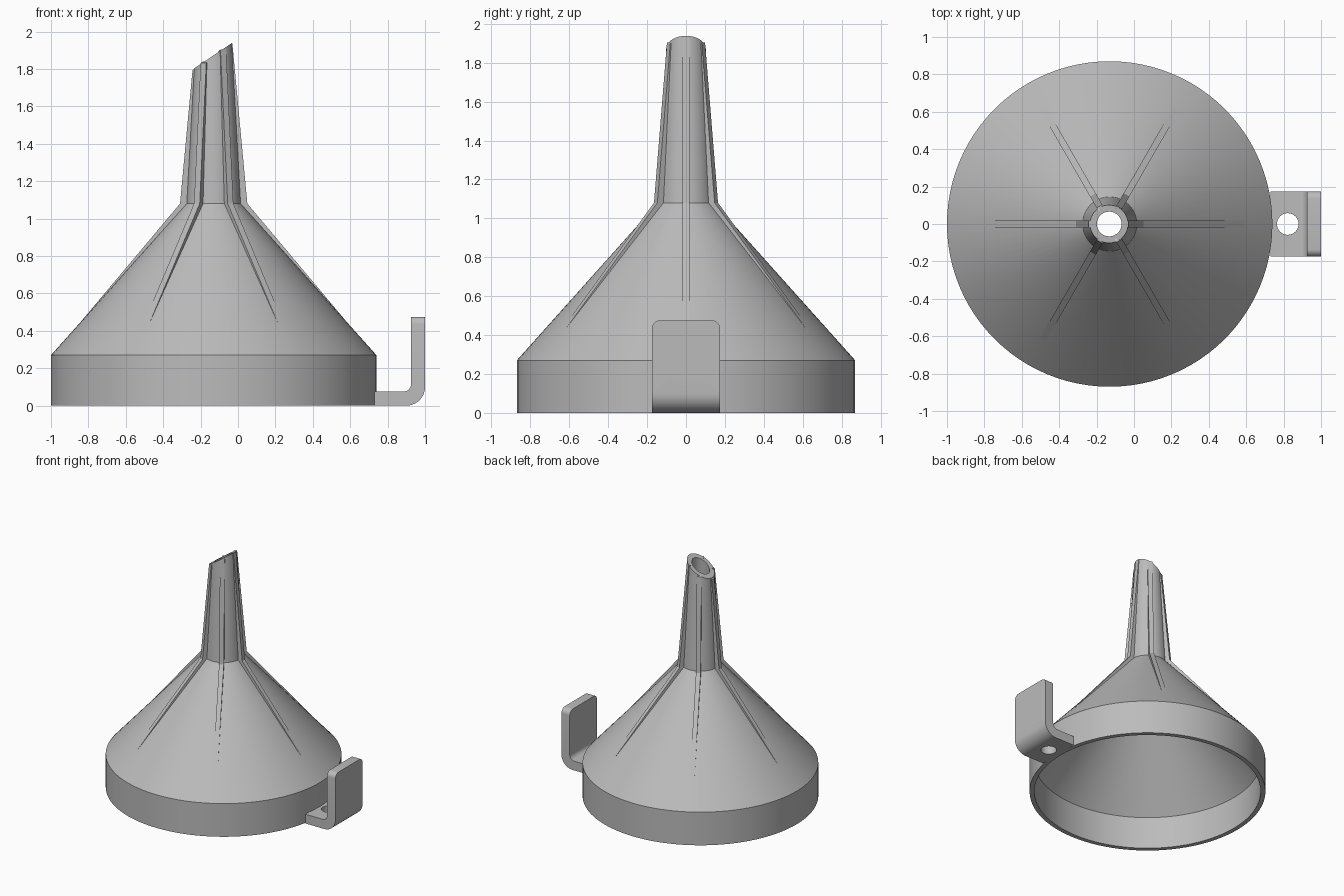
import bpy, bmesh
from math import sin, cos, pi, radians
from mathutils import Matrix, Vector

cube = bpy.data.objects.get("Cube")
if cube:
    bpy.data.objects.remove(cube)

grey = bpy.data.materials.new("plain_grey")
grey.use_nodes = True
grey.diffuse_color = (0.5, 0.5, 0.5, 1)
grey.node_tree.nodes["Principled BSDF"].inputs["Base Color"].default_value = (0.5, 0.5, 0.5, 1)

CX = -0.13          # funnel axis
SEG = 96
NECK_Z, TOP_Z = 1.08, 1.94
CUT_Z, CUT_SLOPE = 1.873, 0.667   # slanted plane across the tip


def finish(name, bm, smooth=True):
    bmesh.ops.recalc_face_normals(bm, faces=bm.faces)
    mesh = bpy.data.meshes.new(name)
    bm.to_mesh(mesh)
    bm.free()
    mesh.materials.append(grey)
    ob = bpy.data.objects.new(name, mesh)
    bpy.context.collection.objects.link(ob)
    if smooth:
        bpy.ops.object.select_all(action='DESELECT')
        ob.select_set(True)
        bpy.context.view_layer.objects.active = ob
        bpy.ops.object.shade_smooth_by_angle(angle=radians(30))
    return ob


def tip_point(r_neck, r_top, angle):
    """Radius and height where a tapering spout line meets the slanted cut."""
    taper = (r_neck - r_top) / (TOP_Z - NECK_Z)
    base = r_neck + taper * NECK_Z
    k = CUT_SLOPE * cos(angle)
    z = (CUT_Z + k * base) / (1 + k * taper)
    return base - taper * z, z


def prism(bm, points, offset):
    """Extrude a closed outline by offset."""
    face = bm.faces.new([bm.verts.new(p) for p in points])
    ext = bmesh.ops.extrude_face_region(bm, geom=[face])
    moved = [v for v in ext["geom"] if isinstance(v, bmesh.types.BMVert)]
    bmesh.ops.translate(bm, verts=moved, vec=offset)


# Funnel shell: skirt, cone and slanted spout, with the bore inside
bm = bmesh.new()
columns = []
for i in range(SEG):
    a = 2 * pi * i / SEG
    profile = [(0.87, 0), (0.87, 0.27), (0.145, NECK_Z), tip_point(0.145, 0.098, a),
               tip_point(0.112, 0.062, a), (0.112, 1.07), (0.835, 0.26), (0.835, 0)]
    columns.append([bm.verts.new((CX + r * cos(a), r * sin(a), z)) for r, z in profile])
for i, col in enumerate(columns):
    nxt = columns[(i + 1) % SEG]
    for j in range(len(col)):
        k = (j + 1) % len(col)
        bm.faces.new((col[j], nxt[j], nxt[k], col[k]))
finish("funnel_shell", bm)

# Six air ribs running down the spout and fading into the cone
WIDTH = 0.035
for n in range(6):
    a = n * pi / 3
    r_tip, z_tip = tip_point(0.18, 0.1, a)
    z_tip -= 0.004
    outline = [(0.72, 0.437), (0.18, NECK_Z), (r_tip, z_tip),
               (r_tip - 0.02, z_tip - 0.02 * CUT_SLOPE * cos(a)),
               (0.13, 1.075), (0.7, 0.44)]
    bm = bmesh.new()
    prism(bm, [(r, -WIDTH / 2, z) for r, z in outline], (0, WIDTH, 0))
    bm.transform(Matrix.Translation((CX, 0, 0)) @ Matrix.Rotation(a, 4, 'Z'))
    finish("spout_rib_%d" % (n + 1), bm, smooth=False)


# Hanging bracket: bent plate with rounded upper corners
def arc(cx, cz, r, start, end, steps=10):
    return [(cx + r * cos(radians(start + (end - start) * i / steps)),
             cz + r * sin(radians(start + (end - start) * i / steps))) for i in range(steps + 1)]


HALF, THICK, HEIGHT = 0.175, 0.075, 0.475
outline = [(0.73, 0)] + arc(0.9, 0.1, 0.1, -90, 0) + [(1, HEIGHT), (1 - THICK, HEIGHT)]
outline += arc(0.885, 0.115, 0.04, 0, -90) + [(0.73, THICK)]
bm = bmesh.new()
prism(bm, [(x, -HALF, z) for x, z in outline], (0, 2 * HALF, 0))
corners = [e for e in bm.edges if all(abs(v.co.z - HEIGHT) < 1e-4 for v in e.verts)
           and abs(e.verts[0].co.y - e.verts[1].co.y) < 1e-4]
bmesh.ops.bevel(bm, geom=corners, offset=0.04, segments=6, profile=0.5, affect='EDGES')
bracket = finish("hanging_bracket", bm)

# Screw holes through both legs of the bracket
for name, pos, axis in (("floor_hole_cutter", (0.822, 0, 0.04), 'Z'),
                        ("upright_hole_cutter", (0.97, 0, 0.26), 'Y')):
    bm = bmesh.new()
    bmesh.ops.create_cone(bm, cap_ends=True, segments=32, radius1=0.058, radius2=0.058, depth=0.16)
    turn = Matrix.Rotation(pi / 2, 4, 'Y') if axis == 'Y' else Matrix.Identity(4)
    bm.transform(Matrix.Translation(Vector(pos)) @ turn)
    cutter = finish(name, bm, smooth=False)
    cutter.hide_render = True
    cutter.hide_set(True)
    cutter.display_type = 'WIRE'
    mod = bracket.modifiers.new(name, 'BOOLEAN')
    mod.operation = 'DIFFERENCE'
    mod.solver = 'EXACT'
    mod.object = cutter
